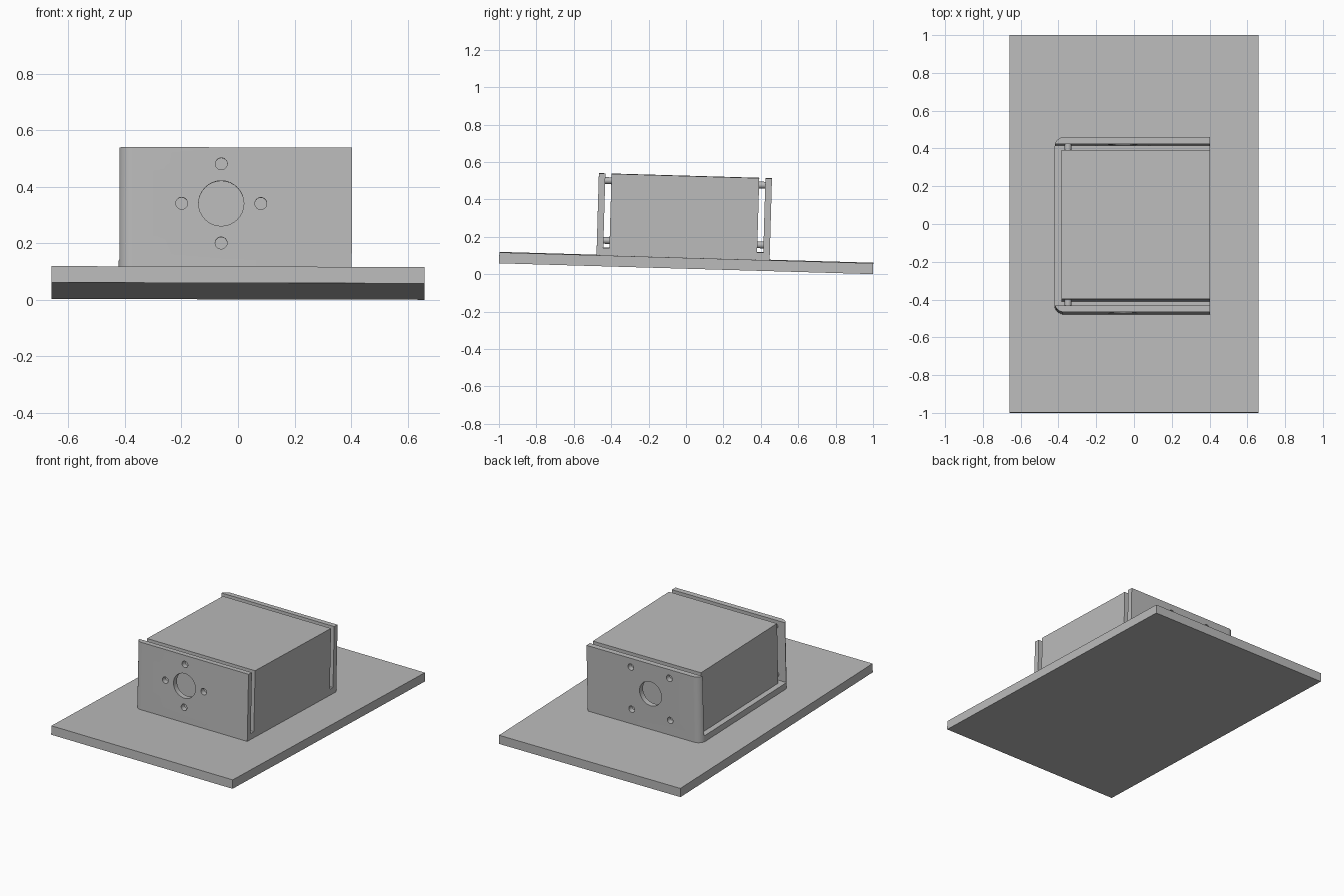
import bpy, bmesh, math
from mathutils import Matrix

cube = bpy.data.objects.get("Cube")
if cube:
    bpy.data.objects.remove(cube)

grey = bpy.data.materials.new("plain grey")
grey.use_nodes = True
colour = (0.5, 0.5, 0.5, 1)
grey.diffuse_color = colour
grey.node_tree.nodes["Principled BSDF"].inputs["Base Color"].default_value = colour

# Whole assembly leans slightly
TILT = (Matrix.Translation((0, 0, 0.031)) @ Matrix.Rotation(math.radians(0.13), 4, 'Y')
        @ Matrix.Rotation(math.radians(-1.66), 4, 'X'))
FLOOR, LIP, TOP = 0.058, 0.098, 0.495
LEFT, RIGHT = -0.422, 0.402
MID_Y, OUTER, INNER, BLOCK = -0.0175, 0.463, 0.428, 0.395
HOLE_X, HOLE_Z = -0.06, 0.2965
RADIUS = 0.05


def prism(name, points, z0, z1):
    """Extrude a plan outline from z0 to z1."""
    bm = bmesh.new()
    face = bm.faces.new([bm.verts.new((x, y, z0)) for x, y in points])
    grown = bmesh.ops.extrude_face_region(bm, geom=[face])["geom"]
    verts = [g for g in grown if isinstance(g, bmesh.types.BMVert)]
    bmesh.ops.translate(bm, verts=verts, vec=(0, 0, z1 - z0))
    bmesh.ops.recalc_face_normals(bm, faces=bm.faces)
    return add_object(name, bm)


def add_object(name, bm):
    mesh = bpy.data.meshes.new(name)
    bm.to_mesh(mesh)
    bm.free()
    mesh.materials.append(grey)
    obj = bpy.data.objects.new(name, mesh)
    bpy.context.collection.objects.link(obj)
    return obj


def rod(name, x, y, z, radius, length, sides=32):
    """Cylinder lying along y."""
    bm = bmesh.new()
    bmesh.ops.create_cone(bm, cap_ends=True, segments=sides, radius1=radius,
                          radius2=radius, depth=length,
                          matrix=Matrix.Translation((x, y, z)) @ Matrix.Rotation(math.pi / 2, 4, 'X'))
    return add_object(name, bm)


def rectangle(x0, x1, y0, y1):
    return [(x0, y0), (x1, y0), (x1, y1), (x0, y1)]


def corner(side, end_angle):
    """Rounded corner from the side face towards the end."""
    cx, cy = LEFT + RADIUS, OUTER - RADIUS
    angles = [end_angle * i / 10 for i in range(11)]
    return [(cx - RADIUS * math.sin(a), MID_Y + side * (cy + RADIUS * math.cos(a))) for a in angles]


def drill(wall, holes, y):
    for x, z, radius in holes:
        cutter = rod("hole_cutter", x, y, z, radius, 0.2)
        cutter.hide_render = True
        mod = wall.modifiers.new("hole", 'BOOLEAN')
        mod.operation = 'DIFFERENCE'
        mod.solver = 'EXACT'
        mod.object = cutter
        bpy.context.view_layer.objects.active = wall
        bpy.ops.object.modifier_apply(modifier=mod.name)
        bpy.data.objects.remove(cutter)


parts = []

# Base plate and raised tray under the block
parts.append(prism("base_plate", rectangle(-0.66, 0.66, -1, 1), 0, FLOOR))
tray = ([(RIGHT, MID_Y - OUTER)] + corner(-1, math.pi / 2)
        + corner(1, math.pi / 2)[::-1] + [(RIGHT, MID_Y + OUTER)])
parts.append(prism("tray", tray, FLOOR, LIP))

# Solid centre block
parts.append(prism("centre_block",
                   rectangle(-0.385, RIGHT, MID_Y - BLOCK, MID_Y + BLOCK), LIP, TOP))

# Side walls with one curled end, and spacer pins bridging each gap
reach = math.acos((INNER - OUTER + RADIUS) / RADIUS)
walls = {}
for label, side in (("front", -1), ("back", 1)):
    outline = ([(RIGHT, MID_Y + side * OUTER)] + corner(side, reach)
               + [(RIGHT, MID_Y + side * INNER)])
    walls[label] = prism(label + "_wall", outline, LIP, TOP)
    parts.append(walls[label])
    for level, dz in (("upper", 0.16), ("lower", -0.16)):
        parts.append(rod(f"{label}_{level}_pin", -0.35, MID_Y + side * (BLOCK + INNER) / 2,
                         HOLE_Z + dz, 0.018, INNER - BLOCK + 0.004, 24))

# Large centre opening with four screw holes: a cross in front, a square at the back
patterns = {"front": [(1, 0), (-1, 0), (0, 1), (0, -1)],
            "back": [(1, 1), (-1, 1), (1, -1), (-1, -1)]}
for label, side in (("front", -1), ("back", 1)):
    holes = [(HOLE_X, HOLE_Z, 0.08)]
    holes += [(HOLE_X + 0.14 * a, HOLE_Z + 0.14 * b, 0.021) for a, b in patterns[label]]
    drill(walls[label], holes, MID_Y + side * (OUTER + INNER) / 2)

# Lean everything and smooth the round surfaces
bpy.ops.object.select_all(action='DESELECT')
for part in parts:
    part.data.transform(TILT)
    part.select_set(True)
bpy.context.view_layer.objects.active = parts[0]
bpy.ops.object.shade_smooth_by_angle(angle=math.radians(30))
